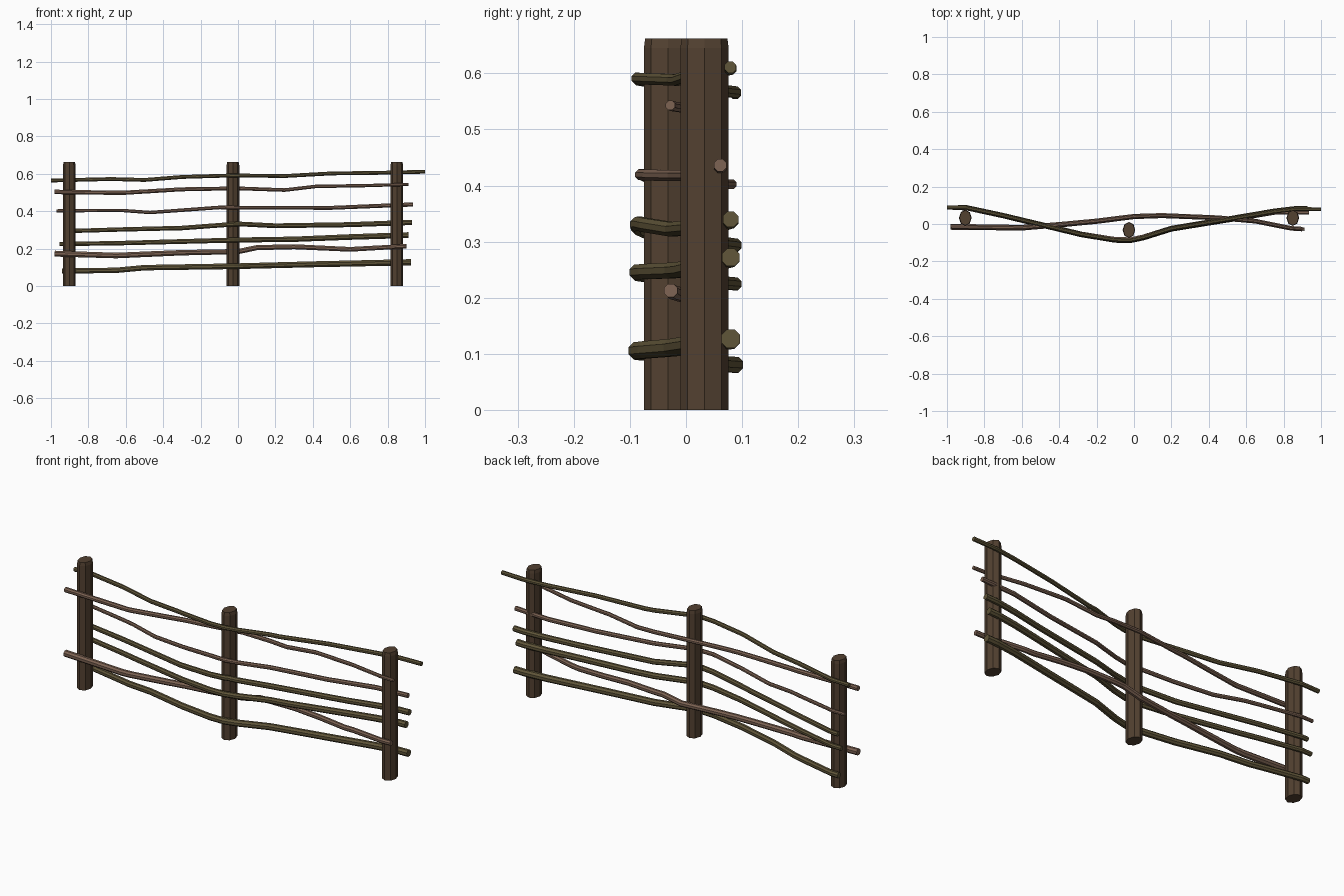
import bpy, bmesh, math
from mathutils import Vector

if "Cube" in bpy.data.objects:
    bpy.data.objects.remove(bpy.data.objects["Cube"])


def material(name, rgb):
    m = bpy.data.materials.new(name)
    m.diffuse_color = (*rgb, 1)
    m.use_nodes = True
    m.node_tree.nodes["Principled BSDF"].inputs["Base Color"].default_value = m.diffuse_color
    return m


POST = material("post_wood", (0.085, 0.052, 0.03))
GREEN = material("green_willow", (0.115, 0.09, 0.04))
BROWN = material("brown_willow", (0.2, 0.122, 0.084))


def loft(name, rings, mat):
    # Skin a list of equal-sized rings and cap both ends
    bm = bmesh.new()
    rows = [[bm.verts.new(p) for p in ring] for ring in rings]
    n = len(rows[0])
    for a, b in zip(rows, rows[1:]):
        for i in range(n):
            j = (i + 1) % n
            bm.faces.new((a[i], a[j], b[j], b[i]))
    bm.faces.new(rows[0][::-1])
    bm.faces.new(rows[-1])
    bmesh.ops.recalc_face_normals(bm, faces=bm.faces)
    me = bpy.data.meshes.new(name)
    bm.to_mesh(me)
    bm.free()
    me.materials.append(mat)
    ob = bpy.data.objects.new(name, me)
    bpy.context.collection.objects.link(ob)


def lookup(path, x):
    # Linear interpolation along a list of (x, value) points
    for (x0, v0), (x1, v1) in zip(path, path[1:]):
        if x <= x1:
            return v0 + (v1 - v0) * (x - x0) / (x1 - x0)
    return path[-1][1]


def post(name, x, y):
    # Oval eight-sided stake with a slightly chamfered top
    rings = []
    for z, s in ((0, 1), (0.645, 1), (0.662, 0.9)):
        rings.append([(x + 0.034 * s * math.cos(i * math.pi / 4),
                       y + 0.043 * (s + 1) / 2 * math.sin(i * math.pi / 4), z)
                      for i in range(8)])
    loft(name, rings, POST)


def rod(name, heights, weave, r0, r1, mat):
    # Tapered bent rod following a height profile and a weave profile
    x0, x1 = heights[0][0], heights[-1][0]
    xs = sorted({x0, x1} | {x for x, _ in heights + weave if x0 < x < x1})
    pts = [Vector((x, lookup(weave, x), lookup(heights, x))) for x in xs]
    rings = []
    for k, p in enumerate(pts):
        t = (pts[min(k + 1, len(pts) - 1)] - pts[max(k - 1, 0)]).normalized()
        side = Vector((0, 0, 1)).cross(t).normalized()
        up = t.cross(side)
        r = r0 + (r1 - r0) * (p.x - x0) / (x1 - x0)
        rings.append([p + r * (math.cos(a) * side + math.sin(a) * up)
                      for a in (i * math.pi / 4 + math.pi / 8 for i in range(8))])
    loft(name, rings, mat)


# Posts
post("left_post", -0.902, 0.033)
post("middle_post", -0.027, -0.032)
post("right_post", 0.849, 0.033)

# Sideways weave: round the front or the back of the middle post
FRONT = [(-1, 0.088), (-0.9, 0.088), (-0.7, 0.045), (-0.48, -0.008),
         (-0.28, -0.056), (-0.1, -0.085), (-0.02, -0.087), (0.05, -0.072),
         (0.2, -0.025), (0.5, 0.024), (0.75, 0.066), (0.87, 0.08), (1, 0.079)]
BACK = [(-0.98, -0.015), (-0.6, -0.02), (-0.4, -0.004), (-0.2, 0.015),
        (0, 0.04), (0.15, 0.045), (0.45, 0.033), (0.65, 0.015),
        (0.84, -0.023), (0.91, -0.028)]

# Rods from top to bottom
rod("rod_1", [(-1, .564), (-.68, .572), (-.5, .567), (-.3, .583), (-.03, .591),
              (.25, .588), (.5, .602), (.75, .605), (1, .611)],
    FRONT, .011, .011, GREEN)
rod("rod_2", [(-.98, .503), (-.62, .498), (-.3, .517), (0, .522), (.25, .513),
              (.42, .533), (.65, .536), (.912, .543)], BACK, .013, .009, BROWN)
rod("rod_3", [(-.97, .402), (-.62, .404), (-.47, .393), (-.1, .42), (.15, .418),
              (.5, .418), (.935, .436)],
    [(x, y * .93) for x, y in FRONT[:-2]] + [(.935, .061)], .009, .012, BROWN)
rod("rod_4", [(-.935, .293), (-.6, .303), (-.3, .31), (0, .332), (.2, .322),
              (.6, .328), (.93, .34)], FRONT, .012, .015, GREEN)
rod("rod_5", [(-.955, .224), (-.6, .23), (0, .246), (.3, .25), (.6, .262),
              (.912, .272)], FRONT, .012, .017, GREEN)
rod("rod_6", [(-.98, .173), (-.65, .163), (-.3, .178), (0, .184), (.1, .205),
              (.3, .21), (.6, .196), (.9, .213)], BACK, .017, .013, BROWN)
rod("rod_7", [(-.94, .08), (-.65, .084), (-.5, .098), (0, .106), (.4, .116),
              (.925, .127)], FRONT, .015, .018, GREEN)
